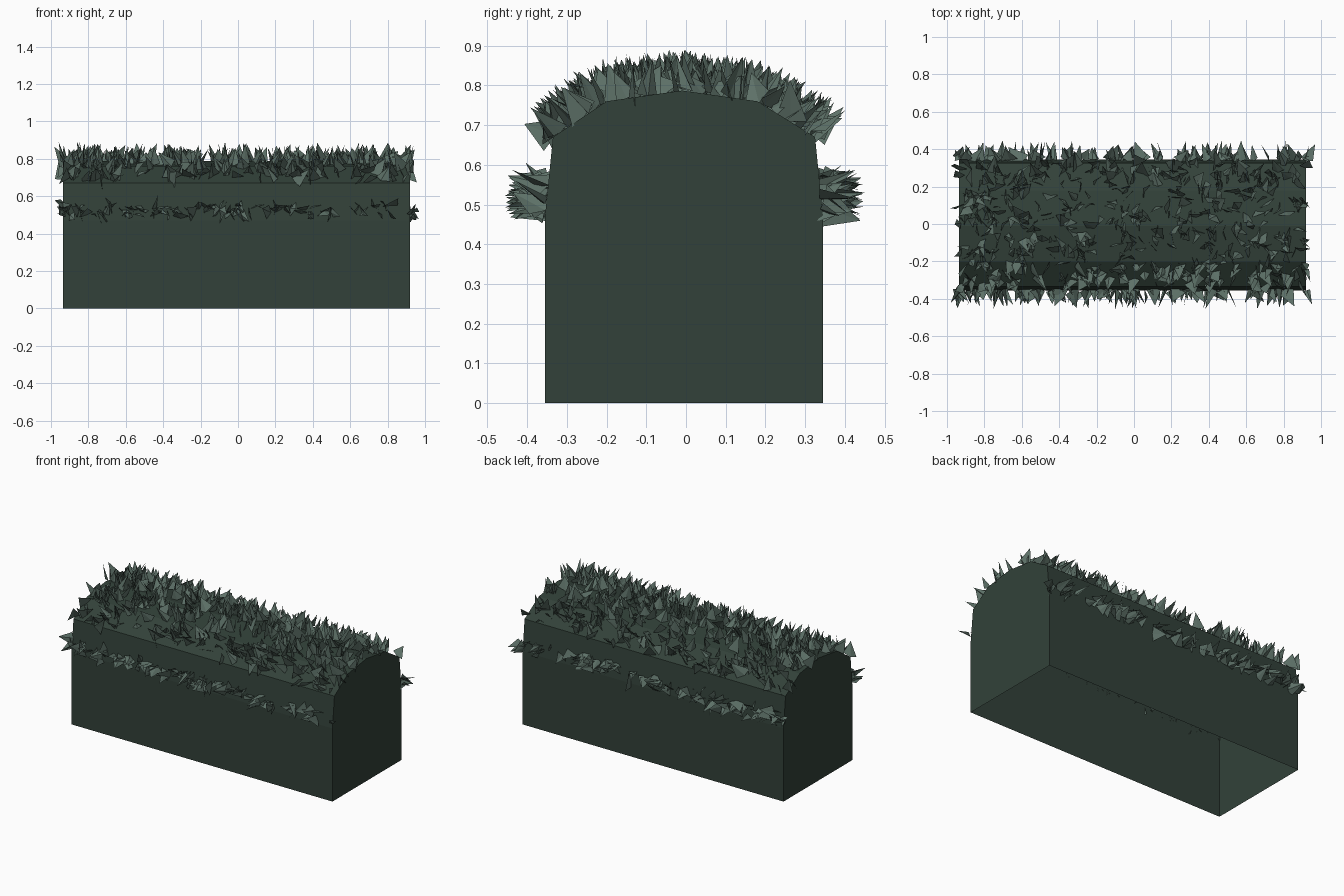
import bpy, bmesh, math, random
from mathutils import Vector

random.seed(7)
cube = bpy.data.objects.get("Cube")
if cube:
    bpy.data.objects.remove(cube)


def material(name, rgb):
    mat = bpy.data.materials.new(name)
    mat.use_nodes = True
    mat.diffuse_color = (*rgb, 1)
    mat.node_tree.nodes["Principled BSDF"].inputs["Base Color"].default_value = (*rgb, 1)
    return mat


def finish(name, bm, mat):
    mesh = bpy.data.meshes.new(name)
    bm.to_mesh(mesh)
    bm.free()
    mesh.materials.append(mat)
    obj = bpy.data.objects.new(name, mesh)
    bpy.context.collection.objects.link(obj)
    return obj


dark_green = material("dark hedge green", (0.032, 0.053, 0.041))
leaf_green = material("grey leaf green", (0.11, 0.165, 0.138))

# Cross-section of the hedge, (y, z), from front foot to back foot
profile = [(-0.355, 0), (-0.355, 0.47), (-0.335, 0.67), (-0.2, 0.76), (-0.01, 0.787),
           (0.18, 0.76), (0.325, 0.67), (0.345, 0.47), (0.345, 0)]
X_MIN, X_MAX = -0.935, 0.92

# Hedge body: long shell with two end walls, open underneath
bm = bmesh.new()
ends = [[bm.verts.new((x, y, z)) for y, z in profile] for x in (X_MIN, X_MAX)]
for i in range(len(profile) - 1):
    bm.faces.new((ends[0][i], ends[1][i], ends[1][i + 1], ends[0][i + 1]))
bm.faces.new(ends[0])
bm.faces.new(reversed(ends[1]))
bmesh.ops.recalc_face_normals(bm, faces=bm.faces)
finish("hedge_body", bm, dark_green)


def add_leaf(bm, foot, normal):
    """Folded pointed leaf standing on the surface."""
    jitter = Vector([random.uniform(-0.55, 0.55) for _ in range(3)])
    out = (normal + jitter).normalized()
    side = out.cross(Vector([random.gauss(0, 1) for _ in range(3)])).normalized()
    fold = out.cross(side) * random.uniform(-0.02, 0.02)
    width = random.uniform(0.02, 0.048)
    length = random.uniform(0.06, 0.115)
    tip = foot + out * length
    tip.x = max(-1, min(1, tip.x))
    tip.z = min(tip.z, 0.89)
    points = [foot - side * width + out * random.uniform(0, 0.025),
              foot + fold, foot + side * width, tip]
    a, b, c, d = [bm.verts.new(p) for p in points]
    bm.faces.new((a, b, d))
    bm.faces.new((b, c, d))


def grow(name, segment, count, low=0, high=1, clusters=None):
    """Scatter leaves over part of one strip of the cross-section."""
    (y0, z0), (y1, z1) = profile[segment], profile[segment + 1]
    normal = Vector((0, z0 - z1, y1 - y0)).normalized()
    bm = bmesh.new()
    for _ in range(count):
        t = random.uniform(low, high)
        x = random.uniform(X_MIN, X_MAX)
        if clusters:
            x = max(X_MIN, min(X_MAX, random.gauss(random.choice(clusters), 0.1)))
        foot = Vector((x, y0 + (y1 - y0) * t, z0 + (z1 - z0) * t))
        add_leaf(bm, foot, normal)
    finish(name, bm, leaf_green)


# Leaves: dense on the crown, in patches along the upper walls
patches = [-0.85, -0.55, -0.35, -0.08, 0.3, 0.45, 0.8]
grow("front_wall_leaves", 1, 95, 0.1, 0.4, patches)
grow("front_shoulder_leaves", 2, 125)
grow("front_crown_leaves", 3, 140)
grow("back_crown_leaves", 4, 140)
grow("back_shoulder_leaves", 5, 125)
grow("back_wall_leaves", 6, 95, 0.55, 0.9, patches)
